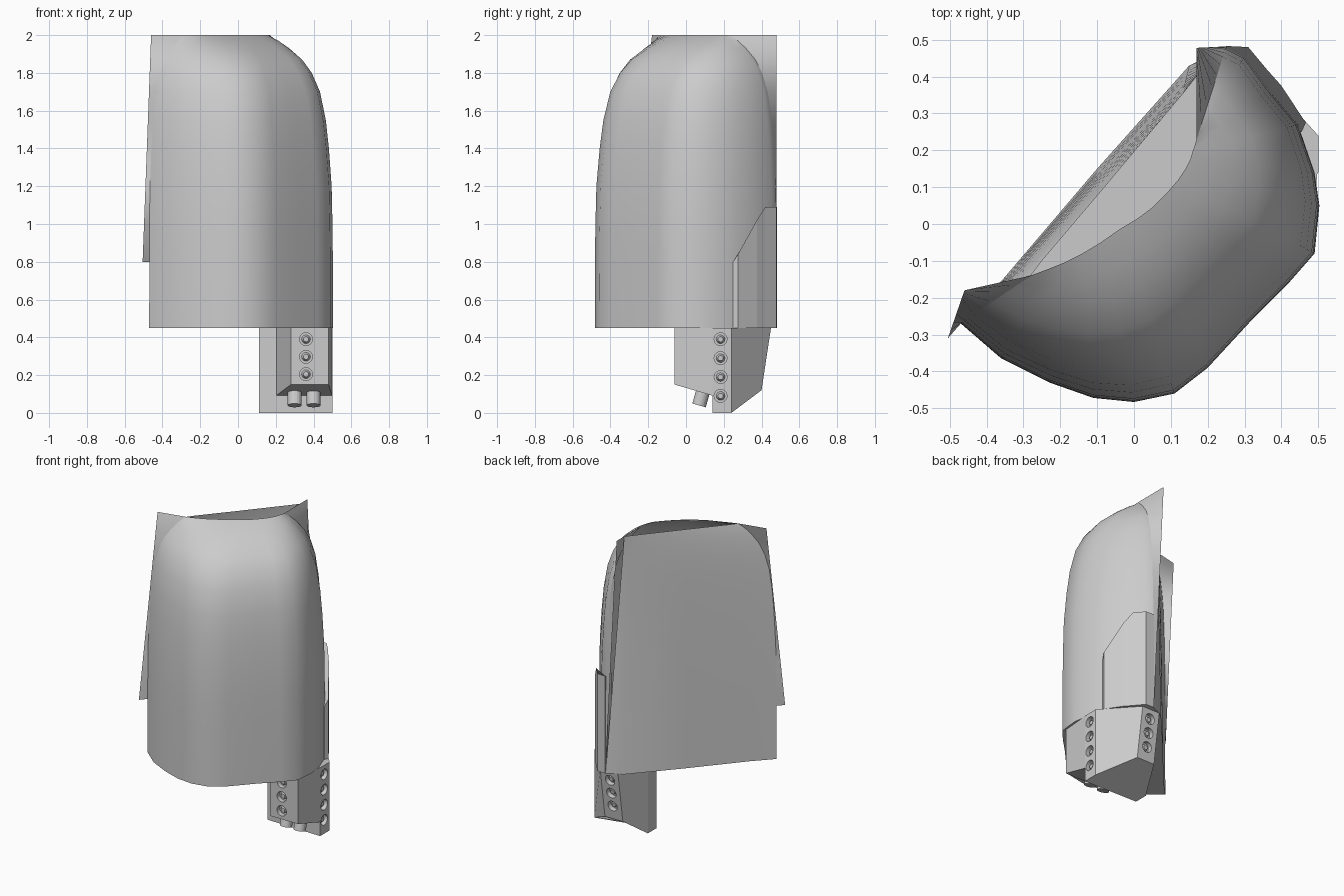
import bpy, bmesh, math
from mathutils import Vector

if "Cube" in bpy.data.objects:
    bpy.data.objects.remove(bpy.data.objects["Cube"])


def make(name, verts, faces, angle=None):
    me = bpy.data.meshes.new(name)
    me.from_pydata(verts, [], faces)
    bm = bmesh.new()
    bm.from_mesh(me)
    bmesh.ops.remove_doubles(bm, verts=bm.verts, dist=0.0005)
    bmesh.ops.recalc_face_normals(bm, faces=bm.faces)
    bm.to_mesh(me)
    bm.free()
    ob = bpy.data.objects.new(name, me)
    bpy.context.collection.objects.link(ob)
    if angle:
        bpy.ops.object.select_all(action='DESELECT')
        ob.select_set(True)
        bpy.context.view_layer.objects.active = ob
        bpy.ops.object.shade_smooth_by_angle(angle=math.radians(angle))
    return ob


def grid(name, rows, angle=None, caps=False):
    n = len(rows[0])
    verts = [p for r in rows for p in r]
    faces = [(i * n + j, i * n + j + 1, (i + 1) * n + j + 1, (i + 1) * n + j)
             for i in range(len(rows) - 1) for j in range(n - 1)]
    return make(name, verts, faces, angle)


def prism(name, low, high):
    n = len(low)
    faces = [(i, (i + 1) % n, n + (i + 1) % n, n + i) for i in range(n)]
    return make(name, low + high, faces + [tuple(range(n)), tuple(range(n, 2 * n))])


def lerp(a, b, t):
    return tuple(p + (q - p) * t for p, q in zip(a, b))


def cylinder(name, pos, axis, r, depth, r2=None):
    bpy.ops.mesh.primitive_cone_add(vertices=20, radius1=r, radius2=r if r2 is None else r2,
                                    depth=depth, location=pos)
    ob = bpy.context.object
    ob.name = name
    ob.rotation_euler = Vector(axis).to_track_quat('Z', 'Y').to_euler()
    return ob


# Curved shell: base outline pulled in towards the top rim
base = [(-.47, -.27), (-.36, -.365), (-.23, -.43), (-.11, -.472), (0, -.483), (.11, -.46),
        (.2, -.39), (.32, -.26), (.42, -.16), (.49, -.08), (.503, .05), (.49, .14),
        (.445, .27), (.37, .36), (.3, .455), (.25, .48)]
rim = [(-.28, -.14), (-.24, -.125), (-.19, -.105), (-.14, -.08), (-.09, -.05), (-.04, -.015),
       (.01, .015), (.05, .045), (.09, .085), (.12, .12), (.14, .15), (.153, .175),
       (.16, .2), (.164, .21), (.167, .22), (.17, .23)]
levels = [(.45, 0), (.8, .002), (1.0, .008), (1.2, .02), (1.4, .06), (1.55, .105), (1.7, .19),
          (1.8, .31), (1.87, .45), (1.93, .65), (1.97, .82), (2, 1)]
rows = [[(*lerp(a, b, t), z) for a, b in zip(base, rim)] for z, t in levels]
grid("curved_shell", rows, 40)

# Side flanges that continue the shell edges outward
left = [(r[0], (*lerp((-.505, -.31), (-.46, -.18), (r[0][2] - .8) / 1.2), r[0][2])) for r in rows[1:]]
grid("front_flange", left, 40)
right = [(r[-1], (*lerp((.25, .482), (.17, .478), (r[0][2] - .45) / 1.55), r[0][2])) for r in rows]
grid("rear_flange", right, 40)

# Back panel and floor
back_low = [(-.47, -.27), (-.36, -.155), (-.1, .15), (.15, .43), (.25, .48)]
back_top = [(-.28, -.14), (-.25, -.1), (-.08, .1), (.13, .35), (.17, .40)]
panel = []
for z, t in levels:
    u = (z - .45) / 1.55
    panel.append([(*lerp(a, b, t + (u - t) * k / 4), z)
                  for k, (a, b) in enumerate(zip(back_low, back_top))])
grid("back_panel", panel, 40)
ring = [(x, y, .45) for x, y in base + back_low[-2:0:-1]]
make("shell_floor", ring, [tuple(range(len(ring)))])

# Raised fairing on the rear right side
outer = [(.455, .25, .8), (.466, .275, .84), (.40, .375, 1.02), (.36, .42, 1.09),
         (.31, .48, 1.09), (.25, .483, 1.09), (.25, .42, 1.09), (.4, .25, .8)]
prism("side_fairing", [(x, y, .45) for x, y, z in outer], outer)

# Lower pod: main body and front block
body = prism("pod_body",
             [(.11, .15, 0), (.5, .14, 0), (.5, .24, 0), (.31, .40, .12), (.18, .40, .12), (.11, .24, 0)],
             [(.11, .15, .45), (.5, .14, .45), (.5, .24, .45), (.31, .45, .45), (.18, .45, .45), (.11, .24, .45)])
block = prism("pod_front_block",
              [(.28, -.06, .15), (.48, -.06, .15), (.498, .145, .09), (.2, .155, .09)],
              [(.28, -.06, .45), (.48, -.06, .45), (.498, .145, .45), (.2, .155, .45)])

# Round ports cut into three pod faces, each with a small inner ring
ports = [(body, (.5, .183, z), (1, 0, 0)) for z in (.09, .19, .29, .39)]
ports += [(block, (.36, -.06, z), (0, -1, 0)) for z in (.205, .297, .39)]
ports += [(body, (.245, .40 + (z - .12) * .15, z), (0, 1, -.15)) for z in (.21, .3, .39)]
for target, pos, axis in ports:
    cut = cylinder("port_cutter", pos, axis, .034, .06)
    cut.hide_render = True
    cut.display_type = 'WIRE'
    mod = target.modifiers.new("port", 'BOOLEAN')
    mod.object = cut
    mod.solver = 'EXACT'
    bpy.context.view_layer.objects.active = target
    bpy.ops.object.modifier_apply(modifier=mod.name)
    bpy.data.objects.remove(cut)
    a = Vector(axis).normalized()
    cylinder("port_core", Vector(pos) - a * .022, axis, .024, .02, .014)

# Two nozzles under the front block
for x in (.3, .4):
    cylinder("nozzle", (x, .08, .078), (0, -.28, -1), .037, .08)
